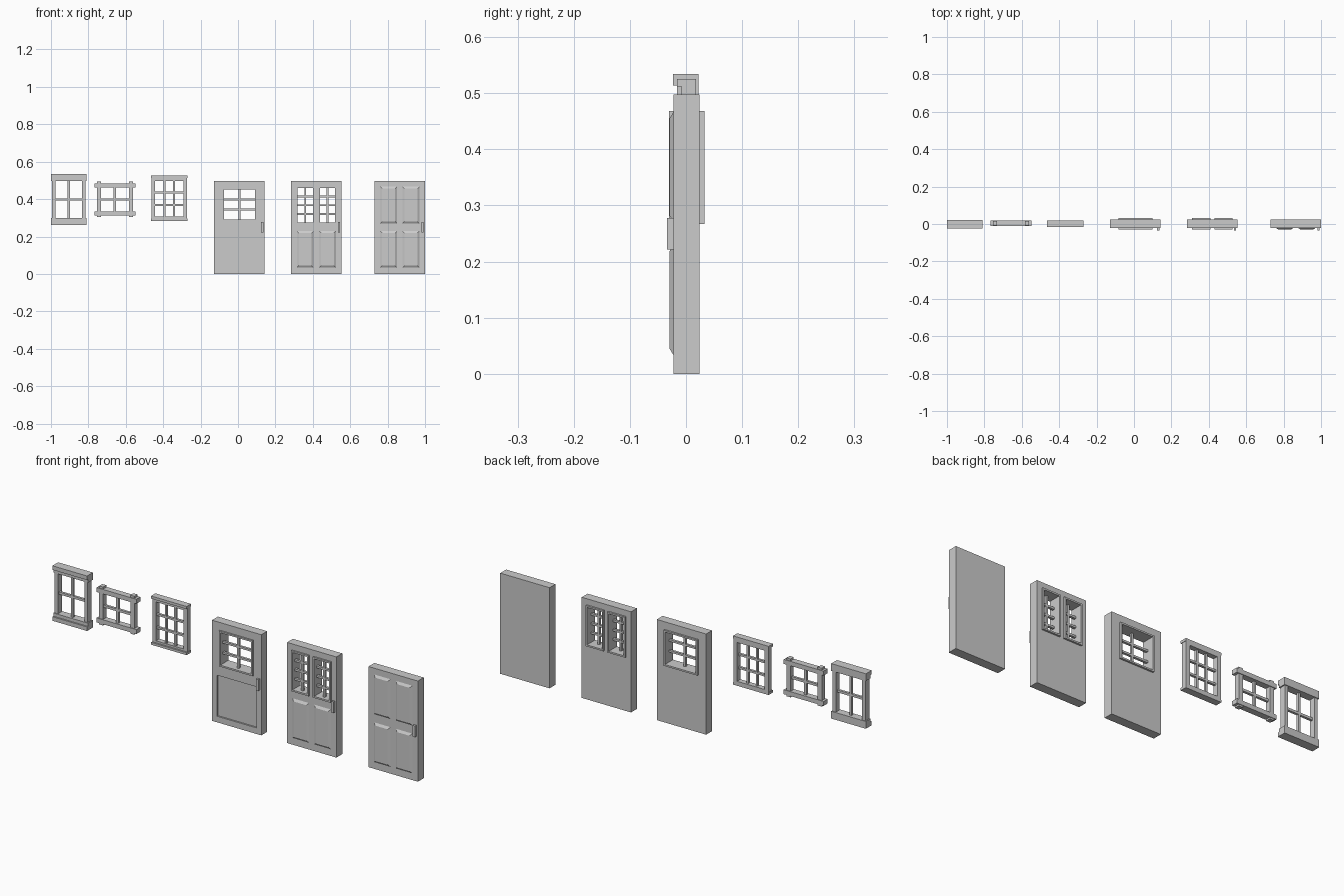
import bpy, bmesh
from mathutils import Vector

if "Cube" in bpy.data.objects:
    bpy.data.objects.remove(bpy.data.objects["Cube"])


def box(name, x0, x1, y0, y1, z0, z1):
    bm = bmesh.new()
    bmesh.ops.create_cube(bm, size=1)
    for v in bm.verts:
        v.co = Vector(((x0 + x1) / 2 + v.co.x * (x1 - x0),
                       (y0 + y1) / 2 + v.co.y * (y1 - y0),
                       (z0 + z1) / 2 + v.co.z * (z1 - z0)))
    me = bpy.data.meshes.new(name)
    bm.to_mesh(me)
    bm.free()
    ob = bpy.data.objects.new(name, me)
    bpy.context.collection.objects.link(ob)
    return ob


def extrude_x(name, profile, x0, x1):
    """Extrude a (y, z) outline along x."""
    bm = bmesh.new()
    face = bm.faces.new([bm.verts.new((x0, y, z)) for y, z in profile])
    new = bmesh.ops.extrude_face_region(bm, geom=[face])["geom"]
    bmesh.ops.translate(bm, vec=(x1 - x0, 0, 0),
                        verts=[g for g in new if isinstance(g, bmesh.types.BMVert)])
    bmesh.ops.recalc_face_normals(bm, faces=bm.faces)
    me = bpy.data.meshes.new(name)
    bm.to_mesh(me)
    bm.free()
    ob = bpy.data.objects.new(name, me)
    bpy.context.collection.objects.link(ob)


def cut(target, x0, x1, y0, y1, z0, z1):
    cutter = box("cutter", x0, x1, y0, y1, z0, z1)
    cutter.hide_render = True
    mod = target.modifiers.new("opening", "BOOLEAN")
    mod.operation, mod.solver, mod.object = "DIFFERENCE", "EXACT", cutter
    bpy.context.view_layer.objects.active = target
    bpy.ops.object.modifier_apply(modifier=mod.name)
    bpy.data.objects.remove(cutter)


def muntins(name, x0, x1, z0, z1, cols, rows, y0, y1, w=0.010):
    for i in range(1, cols):
        x = x0 + (x1 - x0) * i / cols
        box(name + "_upright_bar", x - w / 2, x + w / 2, y0, y1, z0, z1)
    for i in range(1, rows):
        z = z0 + (z1 - z0) * i / rows
        box(name + "_cross_bar", x0, x1, y0, y1, z - w / 2, z + w / 2)


def frame(name, x0, x1, y0, y1, z0, z1, t):
    ob = box(name, x0, x1, y0, y1, z0, z1)
    cut(ob, x0 + t, x1 - t, y0 - 1, y1 + 1, z0 + t, z1 - t)


def raised_panel(name, x0, x1, z0, z1, bevel=0.014):
    ob = box(name, x0, x1, -0.029, -0.020, z0, z1)
    cx, cz = (x0 + x1) / 2, (z0 + z1) / 2
    for v in ob.data.vertices:
        if v.co.y < -0.025:
            v.co.x += bevel if v.co.x < cx else -bevel
            v.co.z += bevel if v.co.z < cz else -bevel


def door_slab(name, cx):
    box(name + "_handle", cx + 0.115, cx + 0.127, -0.034, -0.02, 0.222, 0.278)
    return box(name + "_slab", cx - 0.135, cx + 0.135, -0.022, 0.024, 0, 0.498)


def door_window(name, slab, x0, x1, z0, z1, cols, rows):
    t = 0.008
    cut(slab, x0 + t, x1 - t, -1, 1, z0 + t, z1 - t)
    frame(name + "_front_trim", x0, x1, -0.030, -0.020, z0, z1, t)
    frame(name + "_back_trim", x0, x1, 0.022, 0.033, z0, z1, t)
    muntins(name, x0 + t, x1 - t, z0 + t, z1 - t, cols, rows, -0.012, 0.0)


# Door with one window and a recessed lower panel
slab = door_slab("window_door", 0.008)
door_window("window_door_light", slab, -0.084, 0.100, 0.284, 0.460, 2, 3)
cut(slab, -0.100, 0.116, -0.1, -0.014, 0.030, 0.233)

# Door with two narrow windows over two panels, and four-panel door
for name, cx, glazed in (("twin_window_door", 0.419, True), ("panel_door", 0.865, False)):
    slab = door_slab(name, cx)
    for side, x0 in (("left", cx - 0.108), ("right", cx + 0.011)):
        x1 = x0 + 0.097
        raised_panel(f"{name}_{side}_lower_panel", x0, x1, 0.030, 0.233)
        if glazed:
            door_window(f"{name}_{side}_light", slab, x0, x1, 0.267, 0.468, 2, 4)
        else:
            raised_panel(f"{name}_{side}_upper_panel", x0, x1, 0.267, 0.470)

# Tall window with stepped header and sill
for side, x in (("left", -0.995), ("right", -0.833)):
    box(f"tall_window_{side}_jamb", x, x + 0.018, -0.012, 0.018, 0.295, 0.502)
header = [(-0.016, 0.498), (-0.016, 0.514), (-0.023, 0.514), (-0.023, 0.534),
          (0.022, 0.534), (0.022, 0.498)]
extrude_x("tall_window_header", header, -1.0, -0.81)
extrude_x("tall_window_sill", [(y, 0.796 - z) for y, z in header], -1.0, -0.81)
muntins("tall_window", -0.977, -0.833, 0.298, 0.498, 2, 2, -0.005, 0.007, 0.012)

# Small window with crossing frame ends
for side, x in (("left", -0.755), ("right", -0.584)):
    box(f"small_window_{side}_post", x, x + 0.022, -0.008, 0.017, 0.304, 0.494)
for part, z in (("top", 0.462), ("bottom", 0.312)):
    box(f"small_window_{part}_rail", -0.767, -0.549, -0.011, 0.020, z, z + 0.022)
muntins("small_window", -0.733, -0.584, 0.334, 0.462, 2, 2, -0.004, 0.008, 0.012)

# Grid window with thin header and sill lips
frame("grid_window_frame", -0.463, -0.272, -0.008, 0.018, 0.286, 0.518, 0.020)
box("grid_window_header", -0.465, -0.270, -0.016, 0.018, 0.512, 0.525)
box("grid_window_sill", -0.465, -0.270, -0.016, 0.018, 0.284, 0.296)
muntins("grid_window", -0.443, -0.292, 0.304, 0.500, 3, 3, -0.004, 0.008)
